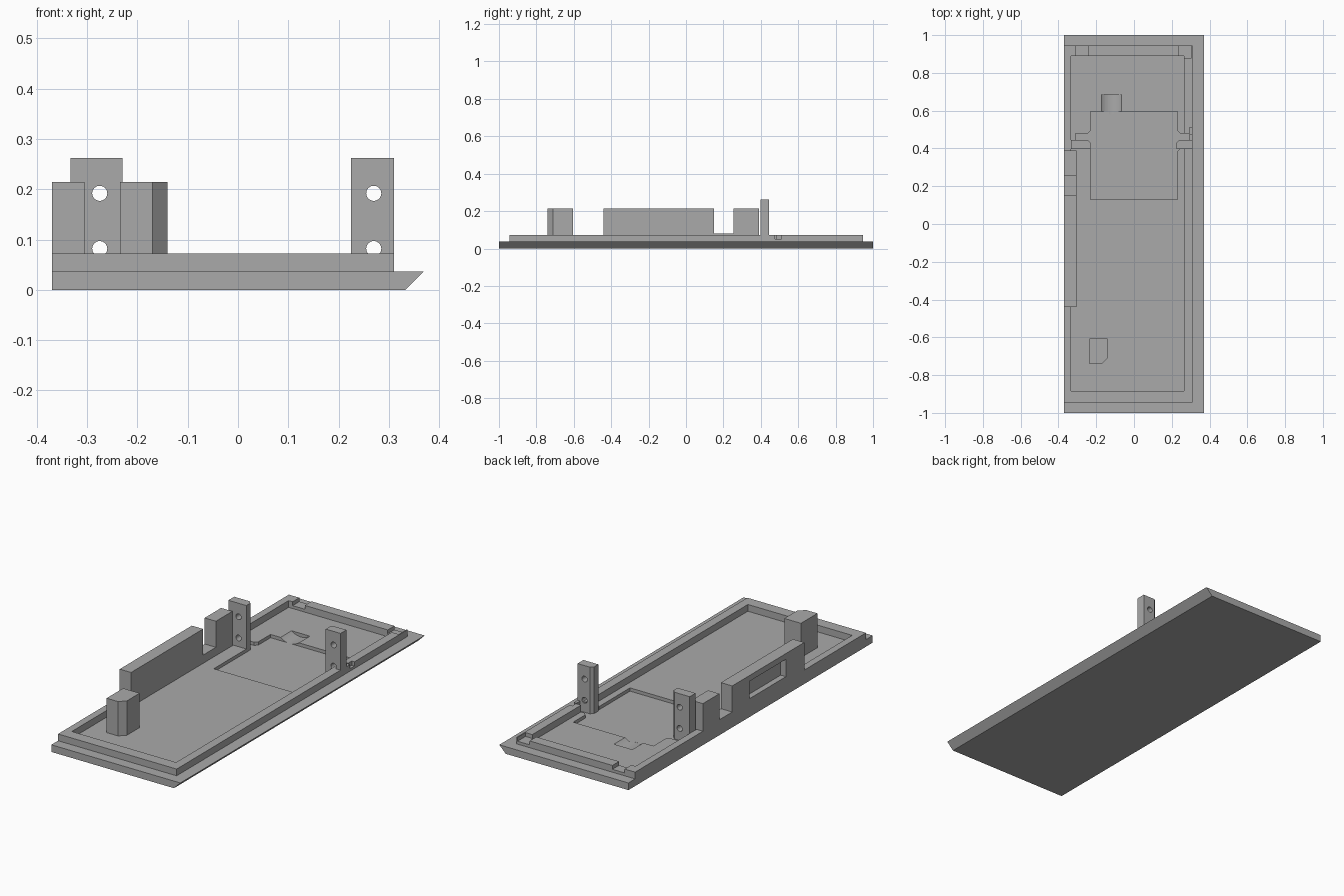
import bpy, bmesh, math
from mathutils import Matrix

cube = bpy.data.objects.get("Cube")
if cube:
    bpy.data.objects.remove(cube, do_unlink=True)

grey = bpy.data.materials.new("plain grey")
grey.use_nodes = True
grey.diffuse_color = (0.4, 0.4, 0.4, 1)
grey.node_tree.nodes["Principled BSDF"].inputs["Base Color"].default_value = (0.4, 0.4, 0.4, 1)


def finish(name, bm):
    bmesh.ops.recalc_face_normals(bm, faces=bm.faces)
    mesh = bpy.data.meshes.new(name)
    bm.to_mesh(mesh)
    bm.free()
    mesh.materials.append(grey)
    ob = bpy.data.objects.new(name, mesh)
    bpy.context.collection.objects.link(ob)
    return ob


def prism(name, outline, z0, z1):
    """Extrude an xy outline from z0 to z1."""
    bm = bmesh.new()
    face = bm.faces.new([bm.verts.new((x, y, z0)) for x, y in outline])
    new = bmesh.ops.extrude_face_region(bm, geom=[face])["geom"]
    verts = [v for v in new if isinstance(v, bmesh.types.BMVert)]
    bmesh.ops.translate(bm, verts=verts, vec=(0, 0, z1 - z0))
    return finish(name, bm)


def box(name, x0, x1, y0, y1, z0, z1):
    return prism(name, [(x0, y0), (x1, y0), (x1, y1), (x0, y1)], z0, z1)


def rod(name, x, z, radius, y0, y1, sides):
    """Cylinder lying along y."""
    bm = bmesh.new()
    bmesh.ops.create_cone(bm, cap_ends=True, segments=sides, radius1=radius,
                          radius2=radius, depth=y1 - y0,
                          matrix=Matrix.Translation((x, (y0 + y1) / 2, z))
                          @ Matrix.Rotation(math.pi / 2, 4, 'X'))
    return finish(name, bm)


def cut(ob, *cutters):
    """Subtract each cutter, then remove it."""
    bpy.context.view_layer.objects.active = ob
    for cutter in cutters:
        cutter.hide_render = True
        mod = ob.modifiers.new("cut", 'BOOLEAN')
        mod.operation, mod.solver, mod.object = 'DIFFERENCE', 'EXACT', cutter
        bpy.ops.object.modifier_apply(modifier=mod.name)
        bpy.data.objects.remove(cutter, do_unlink=True)


PLATE, RIM, POCKET = 0.037, 0.072, 0.02

# Base plate with one undercut long edge
base = box("base_plate", -0.37, 0.37, -1, 1, 0, PLATE)
for v in base.data.vertices:
    if v.co.x > 0 and v.co.z < 0.01:
        v.co.x = 0.333

# Shallow pocket with side slots and a rounded scoop
pocket = [(-0.23, 0.13), (0.23, 0.13), (0.23, 0.385), (0.245, 0.4), (0.295, 0.4),
          (0.295, 0.48), (0.245, 0.48), (0.23, 0.495), (0.23, 0.595), (-0.23, 0.595),
          (-0.23, 0.495), (-0.245, 0.48), (-0.31, 0.48), (-0.31, 0.4), (-0.23, 0.4)]
cut(base, prism("pocket_cutter", pocket, POCKET, 0.1),
    rod("scoop_cutter", -0.12, 0.105, 0.086, 0.58, 0.685, 64))

# Raised rim with clip notches
rim = box("raised_rim", -0.37, 0.31, -0.945, 0.945, PLATE, RIM)
cut(rim, box("rim_inside", -0.333, 0.265, -0.885, 0.89, 0, 0.1),
    box("slot", 0.2, 0.295, 0.44, 0.48, 0, 0.1),
    box("side_notch", 0.295, 0.33, 0.475, 0.51, 0.05, 0.1),
    *[box("clip_notch", a, b, 0.88, 0.96, 0.052, 0.1)
      for a, b in ((-0.31, -0.24), (0.235, 0.304))])

# Side wall: long section with an outside window recess, low sill, short section
wall = box("long_side_wall", -0.37, -0.305, -0.44, 0.15, PLATE, 0.215)
cut(wall, box("window_cutter", -0.4, -0.34, -0.29, 0.01, 0.095, 0.185))
box("wall_sill", -0.37, -0.305, 0.15, 0.255, PLATE, 0.08)
box("short_side_wall", -0.37, -0.305, 0.255, 0.39, PLATE, 0.215)

# Front pillar with one chamfered corner
prism("front_pillar", [(-0.235, -0.74), (-0.17, -0.74), (-0.14, -0.71),
                       (-0.14, -0.605), (-0.235, -0.605)], PLATE, 0.215)

# Pair of drilled mounting posts
for name, outer, inner, hole in (("right_post", -0.333, -0.23, -0.275),
                                 ("left_post", 0.31, 0.225, 0.27)):
    step = math.copysign(0.015, outer)
    post = prism(name, [(outer, 0.397), (inner, 0.397), (inner, 0.43),
                        (inner + step, 0.445), (outer, 0.445)], POCKET, 0.262)
    cut(post, *[rod("hole", hole, z, 0.015, 0.3, 0.55, 32) for z in (0.082, 0.192)])
